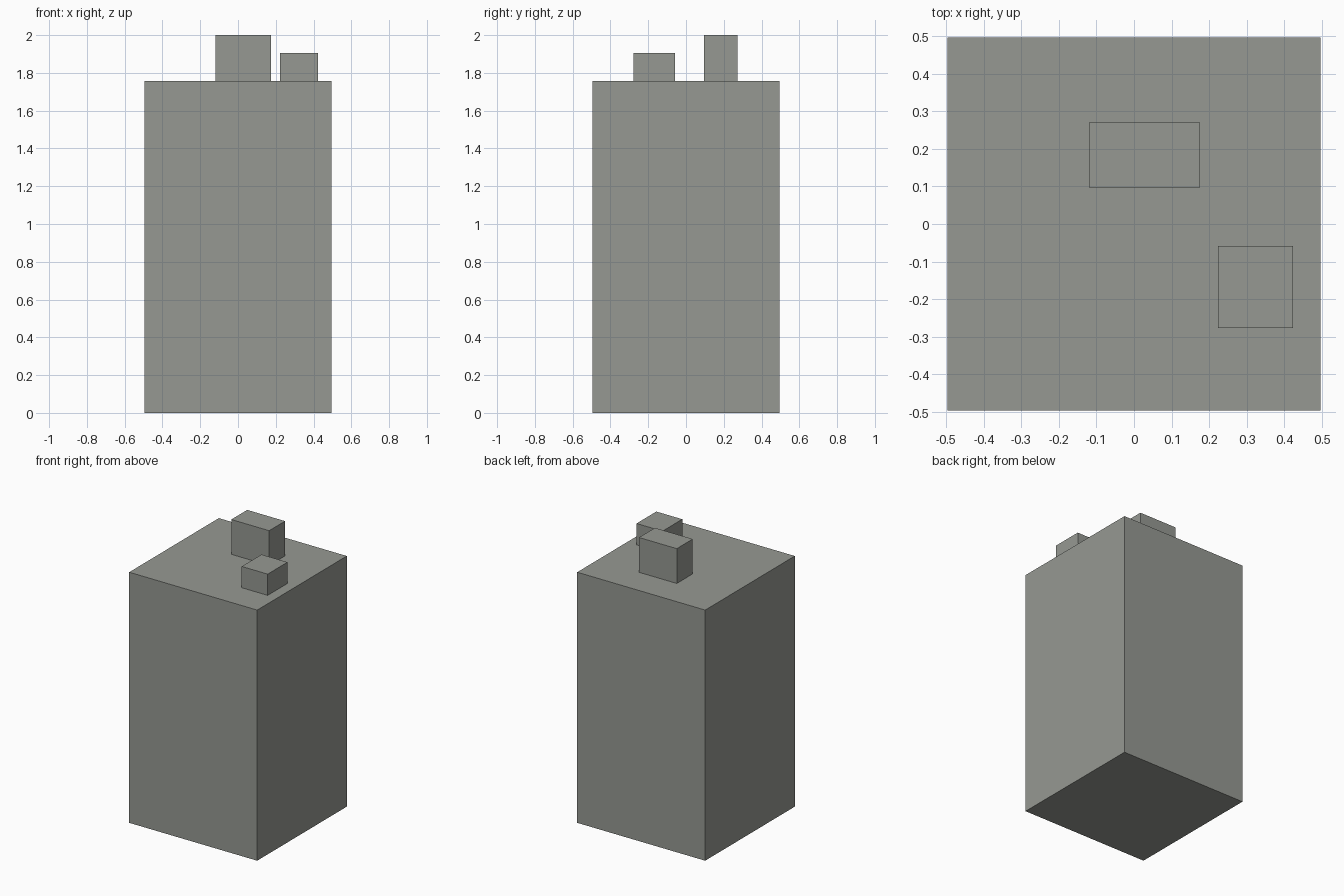
import bpy
import bmesh

if "Cube" in bpy.data.objects:
    bpy.data.objects.remove(bpy.data.objects["Cube"])

concrete = bpy.data.materials.new("concrete grey")
concrete.diffuse_color = (0.305, 0.318, 0.29, 1)
concrete.use_nodes = True
concrete.node_tree.nodes["Principled BSDF"].inputs["Base Color"].default_value = concrete.diffuse_color


def box(name, x0, x1, y0, y1, z0, z1):
    """Axis-aligned block between the given limits."""
    bm = bmesh.new()
    bmesh.ops.create_cube(bm, size=1)
    for v in bm.verts:
        v.co = (x1 if v.co.x > 0 else x0,
                y1 if v.co.y > 0 else y0,
                z1 if v.co.z > 0 else z0)
    mesh = bpy.data.meshes.new(name)
    bm.to_mesh(mesh)
    bm.free()
    mesh.materials.append(concrete)
    obj = bpy.data.objects.new(name, mesh)
    bpy.context.collection.objects.link(obj)
    return obj


HALF = 0.496   # half width of the tower
ROOF = 1.756   # roof height

# main building block
box("tower_body", -HALF, HALF, -HALF, HALF, 0, ROOF)
# rooftop housings
box("tall_roof_housing", -0.119, 0.174, 0.096, 0.272, ROOF, 2.0)
box("low_roof_housing", 0.223, 0.424, -0.277, -0.058, ROOF, 1.905)
